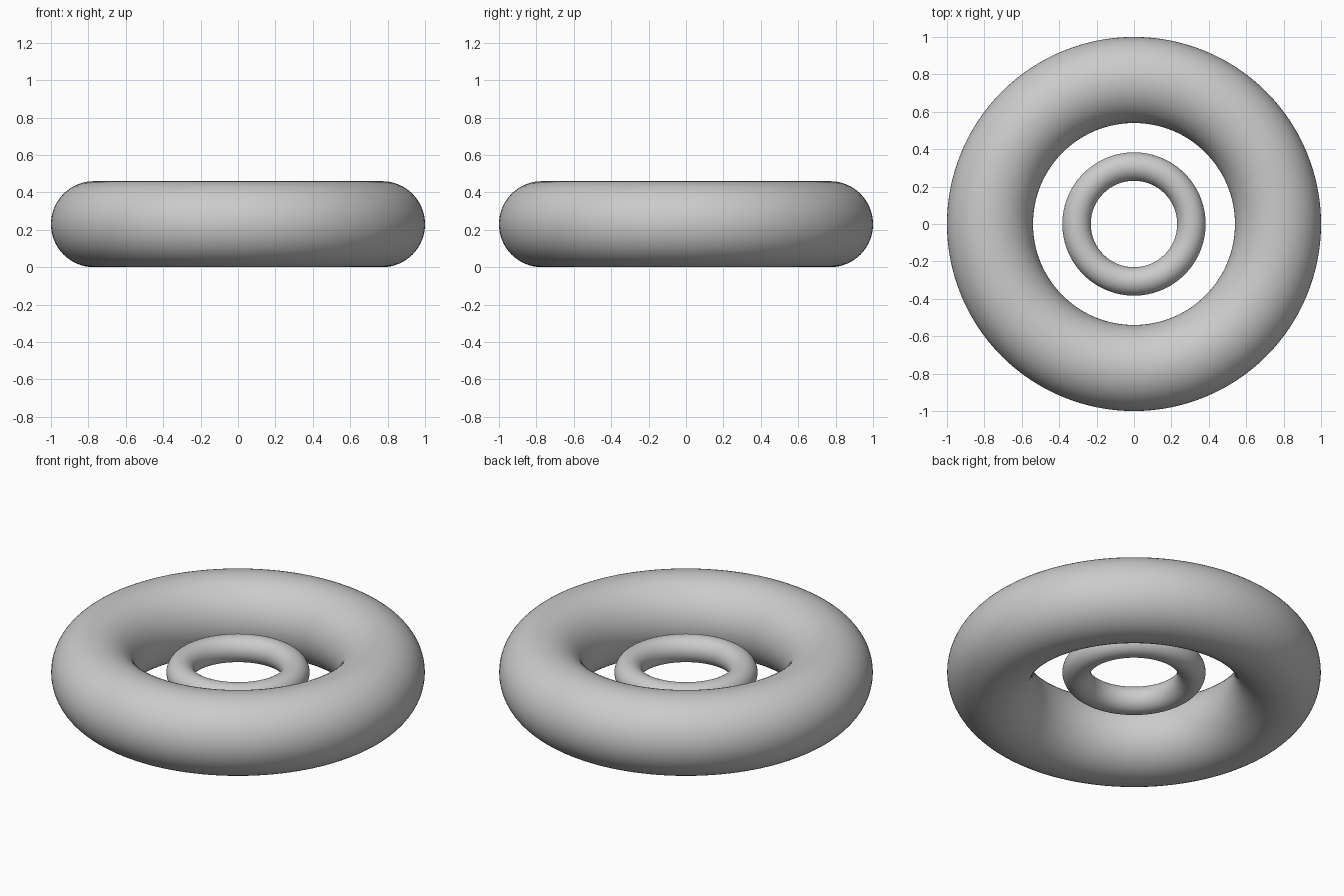
import bpy

cube = bpy.data.objects.get("Cube")
if cube:
    bpy.data.objects.remove(cube, do_unlink=True)

# Single plain grey
grey = bpy.data.materials.new("plain grey")
grey.use_nodes = True
color = (0.6, 0.6, 0.6, 1)
grey.diffuse_color = color
grey.node_tree.nodes["Principled BSDF"].inputs["Base Color"].default_value = color

OUTER_TUBE = 0.23


def ring(name, outer, inner):
    """Smooth ring given by its outer and inner radius, at mid height."""
    bpy.ops.mesh.primitive_torus_add(
        major_segments=128, minor_segments=64,
        major_radius=(outer + inner) / 2, minor_radius=(outer - inner) / 2,
        location=(0, 0, OUTER_TUBE))
    obj = bpy.context.object
    obj.name = name
    obj.data.materials.append(grey)
    bpy.ops.object.shade_smooth()


# Large ring with a thin ring floating in its centre
ring("outer_ring", 1.0, 1.0 - 2 * OUTER_TUBE)
ring("inner_ring", 0.383, 0.231)
